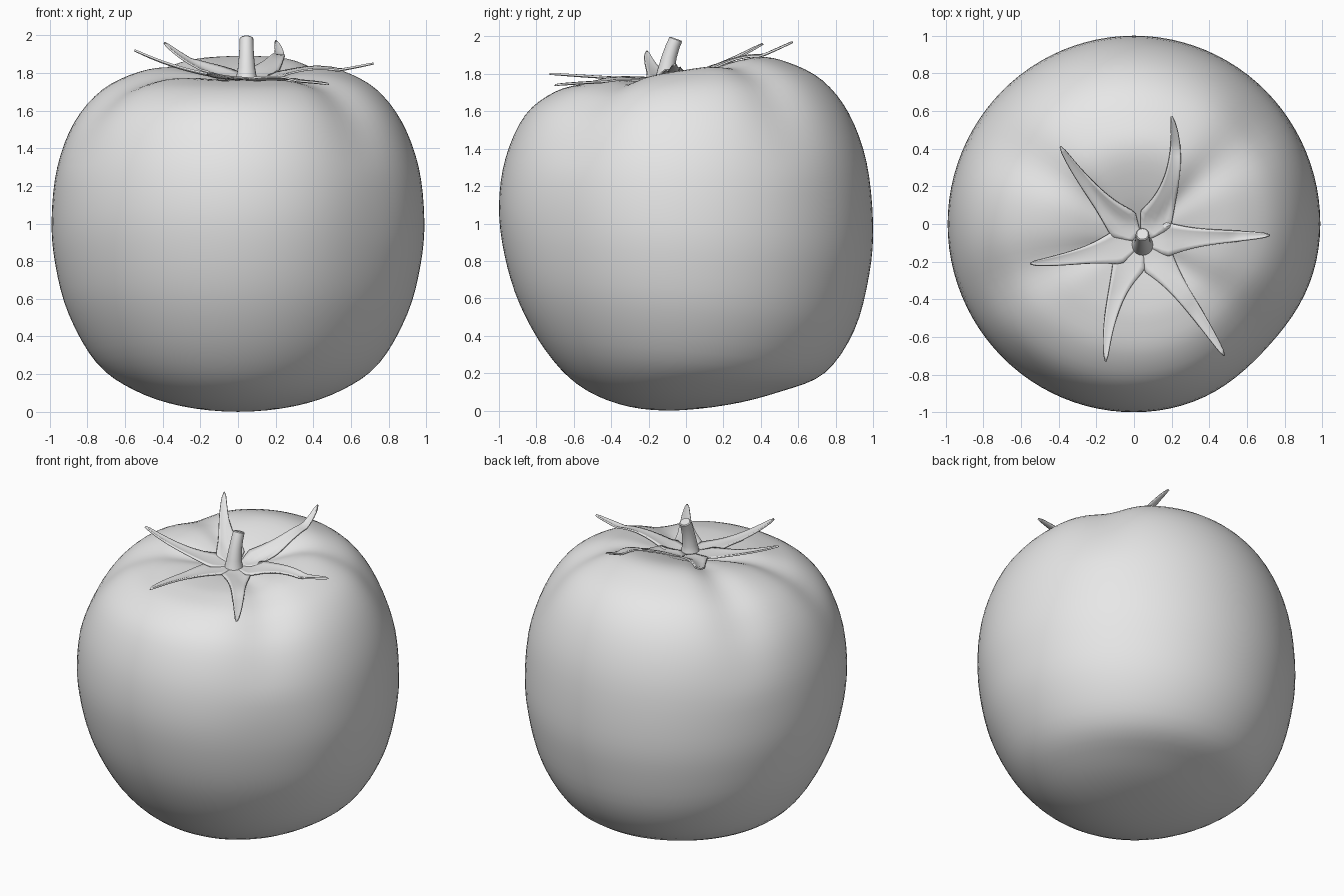
import bpy
import bmesh
from math import sin, cos, pi, radians, exp, sqrt
from mathutils import Vector
from mathutils.bvhtree import BVHTree

if "Cube" in bpy.data.objects:
    bpy.data.objects.remove(bpy.data.objects["Cube"], do_unlink=True)

grey = bpy.data.materials.new("plain grey")
grey.use_nodes = True
grey.diffuse_color = (0.8, 0.8, 0.8, 1)
grey.node_tree.nodes["Principled BSDF"].inputs["Base Color"].default_value = (0.8, 0.8, 0.8, 1)


def skin(rows, closed=True, caps=False):
    """Bridge equally long rows of points into a bmesh."""
    bm = bmesh.new()
    grid = [[bm.verts.new(p) for p in row] for row in rows]
    count = len(rows[0])
    for low, high in zip(grid, grid[1:]):
        for i in range(count if closed else count - 1):
            j = (i + 1) % count
            bm.faces.new((low[i], low[j], high[j], high[i]))
    if caps:
        bm.faces.new(reversed(grid[0]))
        bm.faces.new(grid[-1])
    bmesh.ops.remove_doubles(bm, verts=bm.verts, dist=0.0004)
    return bm


def add_object(name, bm, angle=40):
    mesh = bpy.data.meshes.new(name)
    bm.to_mesh(mesh)
    obj = bpy.data.objects.new(name, mesh)
    bpy.context.collection.objects.link(obj)
    mesh.materials.append(grey)
    bpy.ops.object.select_all(action="DESELECT")
    obj.select_set(True)
    bpy.context.view_layer.objects.active = obj
    bpy.ops.object.shade_smooth_by_angle(angle=radians(angle))
    return obj


# Fruit levels: side radius and height, front y and height, back y and height
levels = [Vector(v) for v in (
    (0, 0, -.1, 0, -.1, 0),
    (.3, .03, -.36, .035, .22, .03),
    (.55, .115, -.58, .14, .5, .1),
    (.75, .26, -.75, .32, .74, .2),
    (.9, .52, -.89, .57, .9, .43),
    (.97, .78, -.97, .83, .98, .73),
    (.99, 1.02, -1, 1.09, 1, 1),
    (.96, 1.3, -.965, 1.35, .965, 1.33),
    (.87, 1.54, -.86, 1.58, .87, 1.59),
    (.73, 1.71, -.7, 1.705, .73, 1.765),
    (.55, 1.8, -.53, 1.75, .55, 1.86),
    (.38, 1.82, -.4, 1.76, .38, 1.89),
    (.2, 1.785, -.24, 1.755, .16, 1.83),
    (.08, 1.74, -.15, 1.74, -.02, 1.75),
    (0, 1.73, -.1, 1.73, -.1, 1.73),
)]


def mirrored(v):
    return Vector((-v[0], v[1], v[4], v[5], v[2], v[3]))


def smooth_levels(steps=4):
    pts = [mirrored(levels[1])] + levels + [mirrored(levels[-2])]
    out = []
    for a, b, c, d in zip(pts, pts[1:], pts[2:], pts[3:]):
        for k in range(steps):
            t = k / steps
            out.append((b * 2 + (c - a) * t + (a * 2 - b * 5 + c * 4 - d) * t ** 2
                        + (b * 3 - a - c * 3 + d) * t ** 3) / 2)
    return out + [levels[-1]]


def bump(angle, centre, width):
    diff = (angle - radians(centre) + pi) % (2 * pi) - pi
    return exp(-(diff / radians(width)) ** 2)


def fruit_ring(level, segments=96):
    side, zs, front, zf, back, zb = level
    ring = []
    for i in range(segments):
        a = 2 * pi * i / segments
        z = zs + (zb - zf) / 2 * sin(a) + ((zb + zf) / 2 - zs) * sin(a) ** 2
        # Shallow creases run outward from the crown and fade down the shoulder
        fade = max(0, min(1, (z - 1.25) / .4)) * min(1, abs(side) / .3)
        crease = sum(bump(a, c, 13) for c in (37, 150, 205, -43)) * fade
        flat = 1 - .03 * bump(a, -43, 20) * max(0, min(1, z)) - .02 * crease
        ring.append((side * flat * cos(a) + .04 * max(0, z - 1.5) / .3 * (1 - abs(side)),
                     (front + back) / 2 + (back - front) / 2 * flat * sin(a),
                     z - .03 * crease))
    return ring


fruit = skin([fruit_ring(v) for v in smooth_levels()])
add_object("fruit_body", fruit, 80)
surface = BVHTree.FromBMesh(fruit)


def surface_z(x, y):
    hit = surface.ray_cast(Vector((x, y, 3)), Vector((0, 0, -1)))[0]
    return hit.z if hit else 0


# Leafy crown: pointed sepals that hug the fruit and lift at the tips
crown = Vector((.04, -.09))
base_z = 1.765


def sepal(name, mid, tip, tip_z, rows=22, cols=7):
    mid, tip = Vector(mid), Vector(tip)
    control = mid * 2 - (crown + tip) / 2
    grid = []
    for i in range(rows):
        t = .04 + .96 * i / (rows - 1)
        centre = crown * (1 - t) ** 2 + control * 2 * t * (1 - t) + tip * t * t
        along = ((control - crown) * (1 - t) + (tip - control) * t).normalized()
        across = Vector((-along.y, along.x))
        reach = (centre - crown).length
        blade = .003 + .062 * sqrt(1 - t) * (1 - .35 * t) + .055 * exp(-(reach / .2) ** 2)
        half = min(.62 * reach + .01, blade)
        row = []
        for j in range(cols):
            u = 2 * j / (cols - 1) - 1
            p = centre + across * half * u
            lift = base_z + (tip_z - base_z) * t ** 1.6
            z = max(surface_z(p.x, p.y) + .012, lift)
            row.append((p.x, p.y, z + .25 * half * u * u * t))
        grid.append(row)
    obj = add_object(name, skin(grid, closed=False), 60)
    solid = obj.modifiers.new("thickness", "SOLIDIFY")
    solid.thickness = .01
    solid.offset = 0


sepals = [
    ("back_sepal", (.2, .24), (.2, .57), 1.97),
    ("left_sepal", (.41, -.07), (.72, -.06), 1.85),
    ("front_left_sepal", (.28, -.4), (.48, -.7), 1.74),
    ("front_sepal", (-.1, -.4), (-.15, -.73), 1.8),
    ("right_sepal", (-.28, -.17), (-.55, -.21), 1.92),
    ("back_right_sepal", (-.2, .15), (-.39, .41), 1.96),
]
for part in sepals:
    sepal(*part)

# Stem: tapered stalk flaring at the base and leaning backward
stem_rings = []
for y, z, r in ((-.11, 1.73, .075), (-.11, 1.77, .056), (-.105, 1.82, .047),
                (-.09, 1.89, .04), (-.07, 1.95, .037), (-.055, 1.983, .036),
                (-.053, 1.988, .03)):
    lean = .35 * (z - 1.73) / .25
    stem_rings.append([(.045 + r * cos(a), y + r * sin(a) * cos(lean), z - r * sin(a) * sin(lean))
                       for a in (2 * pi * i / 20 for i in range(20))])
add_object("stem", skin(stem_rings, caps=True))
